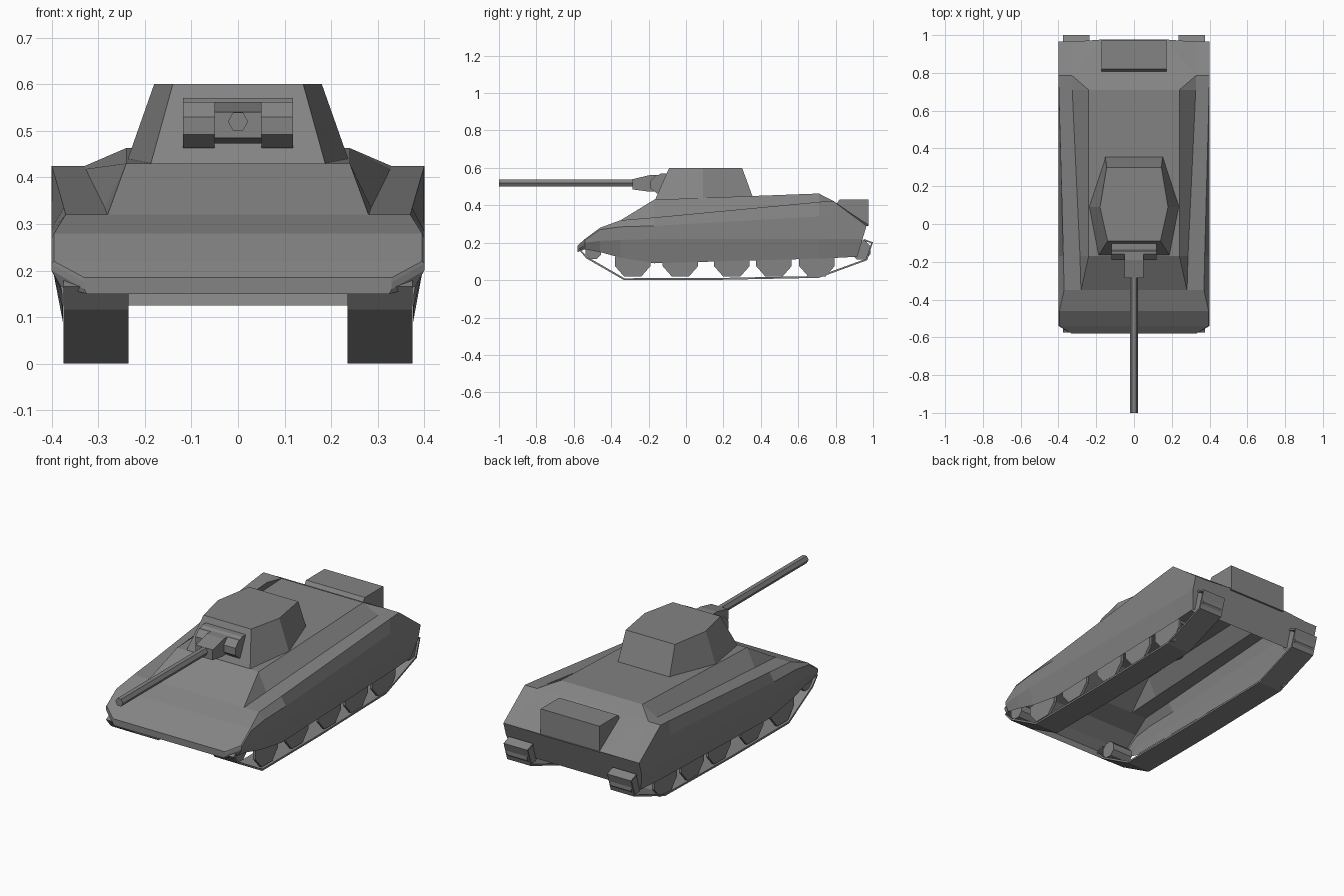
import bpy, bmesh, math
from mathutils import Matrix

if "Cube" in bpy.data.objects:
    bpy.data.objects.remove(bpy.data.objects["Cube"])

paint = bpy.data.materials.new("dark_grey_paint")
paint.diffuse_color = (0.23, 0.23, 0.23, 1)
paint.use_nodes = True
paint.node_tree.nodes["Principled BSDF"].inputs["Base Color"].default_value = paint.diffuse_color


def finish(name, bm, mirror=False, thickness=0.0):
    bmesh.ops.remove_doubles(bm, verts=bm.verts, dist=1e-5)
    bmesh.ops.recalc_face_normals(bm, faces=bm.faces)
    me = bpy.data.meshes.new(name)
    bm.to_mesh(me)
    bm.free()
    me.materials.append(paint)
    ob = bpy.data.objects.new(name, me)
    bpy.context.collection.objects.link(ob)
    if thickness:
        mod = ob.modifiers.new("Solidify", 'SOLIDIFY')
        mod.thickness = thickness
        mod.offset = 0
    if mirror:
        ob.modifiers.new("Mirror", 'MIRROR')
    return ob


def loft(name, rings, closed=True, caps=True, **kw):
    bm = bmesh.new()
    rows = [[bm.verts.new(p) for p in r] for r in rings]
    n = len(rows[0])
    for a, b in zip(rows, rows[1:]):
        for i in range(n if closed else n - 1):
            j = (i + 1) % n
            bm.faces.new((a[i], a[j], b[j], b[i]))
    if caps:
        bm.faces.new(rows[0])
        bm.faces.new(rows[-1])
    return finish(name, bm, **kw)


def prism(name, profile, x0, x1, **kw):
    return loft(name, [[(x, y, z) for y, z in profile] for x in (x0, x1)], **kw)


def cylinder(name, center, r, depth, sides, axis, turn, **kw):
    bm = bmesh.new()
    bmesh.ops.create_cone(bm, cap_ends=True, segments=sides, radius1=r, radius2=r, depth=depth,
                          matrix=Matrix.Translation(center) @ Matrix.Rotation(math.pi / 2, 4, axis)
                          @ Matrix.Rotation(turn, 4, 'Z'))
    return finish(name, bm, **kw)


def both_sides(right):
    """Right-hand points, bottom edge last; returned as a strip from right to left."""
    return right[::-1] + [(-x, y, z) for x, y, z in right]


# Hull shell, open underneath: deck edge, valley, fender edge, side, waist, skirt bottom
sections = [
    (-.58, [(.30, .185), (.32, .185), (.33, .185), (.33, .175), (.33, .16), (.325, .15)]),
    (-.54, [(.30, .22), (.33, .22), (.395, .22), (.40, .215), (.40, .20), (.38, .165)]),
    (-.46, [(.28, .28), (.30, .28), (.395, .28), (.40, .27), (.40, .21), (.377, .15)]),
    (-.35, [(.28, .32), (.281, .32), (.37, .32), (.40, .285), (.40, .215), (.377, .12)]),
    (-.17, [(.24, .43), (.286, .335), (.374, .335), (.40, .29), (.40, .22), (.376, .09)]),
    (.71, [(.24, .463), (.327, .418), (.398, .418), (.40, .34), (.40, .22), (.376, .115)]),
    (.785, [(.328, .425), (.33, .424), (.40, .424), (.40, .35), (.40, .22), (.376, .118)]),
    (.965, [(.17, .295), (.33, .29), (.40, .29), (.40, .26), (.40, .22), (.376, .125)]),
]
rings = [both_sides([(x, y, z) for x, z in pts]) for y, pts in sections]
rings[-1] = [(x, y - (.29 - z) * .3 + (.01 if abs(x) < .2 else 0), z) for x, y, z in rings[-1]]
loft("hull", rings, closed=False)

# Track bands, running under the wheels and curling up at both ends
band = [(-.53, .185), (-.57, .165), (-.53, .12), (-.33, .005), (.15, .006), (.71, .017),
        (.965, .11), (.995, .20), (.95, .215)]
prism_rows = [[(x, y, z) for y, z in band] for x in (.235, .375)]
loft("track", prism_rows, closed=False, caps=False, mirror=True, thickness=.01)

# Road wheels: lower halves showing below the skirts
for i, y in enumerate((-.285, -.03, .245, .47, .70)):
    half_wheel = [(y - .095, .125), (y - .095, .075), (y - .045, .018), (y + .045, .018),
                  (y + .095, .075), (y + .095, .125)]
    prism(f"road_wheel_{i + 1}", half_wheel, .355, .37, mirror=True)

# Front idler and rear sprocket
cylinder("idler_wheel", (.305, -.495, .155), .045, .12, 8, 'Y', math.pi / 8, mirror=True)
cylinder("drive_sprocket", (.305, .935, .16), .055, .12, 8, 'Y', math.pi / 8, mirror=True)

# Rear stowage box
prism("rear_box", [(.80, .40), (.82, .43), (.975, .43), (.975, .29), (.80, .29)], -.173, .173)

# Turret
base = [(.153, .362, .43), (.24, .09, .43), (.187, -.165, .43)]
roof = [(.15, .30, .60), (.18, .09, .60), (.14, -.09, .60)]
roof[0] = (.145, .30, .60)
loft("turret", [both_sides(base), both_sides(roof)])

# Mantlet: back plate, cheek blocks, gun cradle
prism("mantlet_plate", [(-.165, .475), (-.165, .55), (-.135, .57), (-.10, .57), (-.10, .475)],
      -.118, .118)
prism("mantlet_cheek", [(-.155, .463), (-.19, .492), (-.19, .53), (-.16, .562), (-.10, .562),
                        (-.10, .463)], .05, .118, mirror=True)
prism("gun_cradle", [(-.20, .473), (-.285, .485), (-.285, .54), (-.19, .562), (-.13, .562),
                     (-.13, .473)], -.05, .05)

# Gun barrel
cylinder("gun_barrel", (0, -.63, .52), .022, .74, 6, 'X', math.pi / 6)
